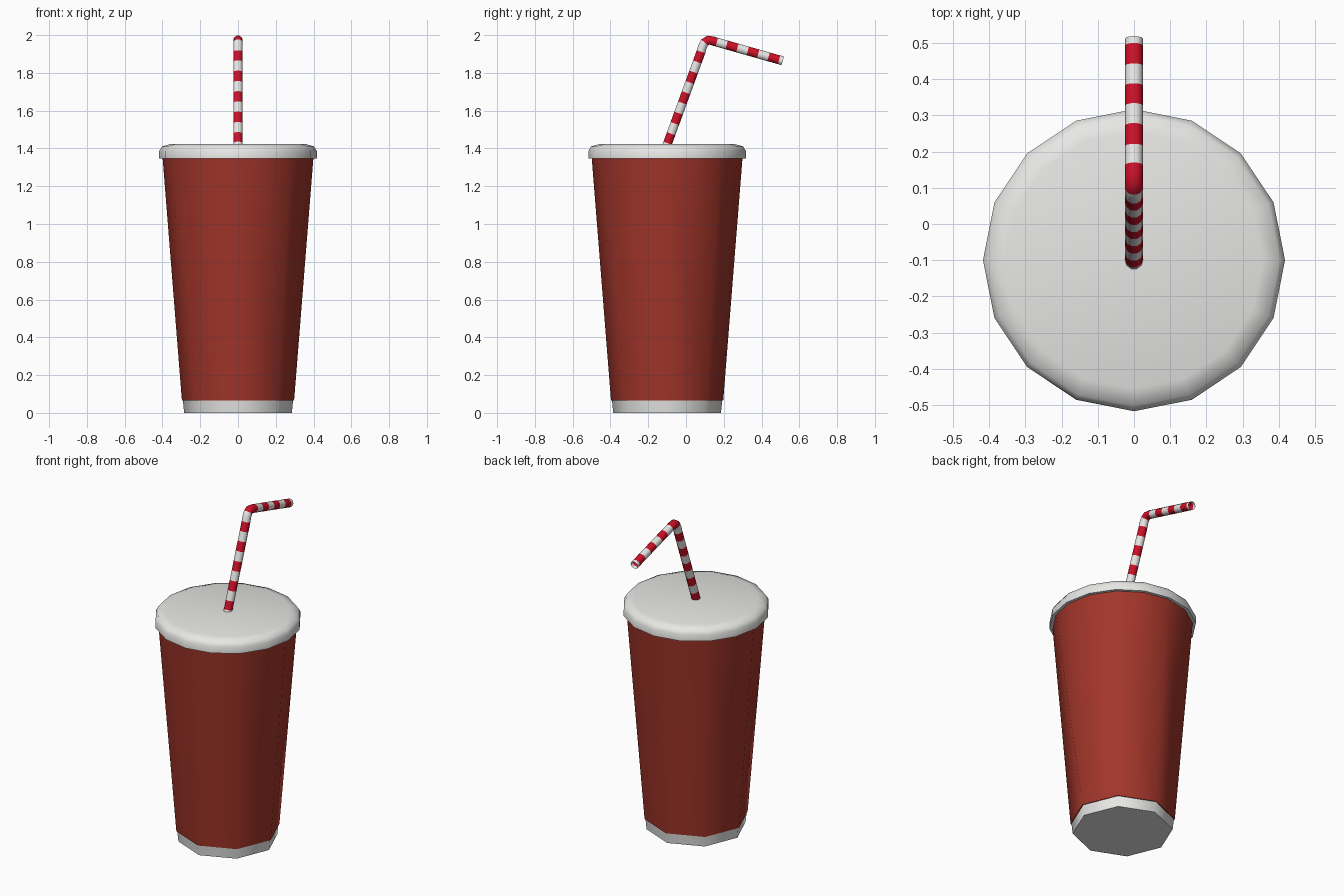
import bpy, bmesh, math
from mathutils import Vector

if "Cube" in bpy.data.objects:
    bpy.data.objects.remove(bpy.data.objects["Cube"])


def material(name, rgb):
    m = bpy.data.materials.new(name)
    m.diffuse_color = (*rgb, 1)
    m.use_nodes = True
    m.node_tree.nodes["Principled BSDF"].inputs["Base Color"].default_value = m.diffuse_color
    return m


WHITE = material("off white", (0.82, 0.82, 0.81))
CUP_RED = material("brick red", (0.36, 0.036, 0.023))
STRAW_RED = material("bright red", (0.62, 0.005, 0.02))
CUP_Y = -0.1


def finish(name, bm, mats):
    bm.normal_update()
    me = bpy.data.meshes.new(name)
    bm.to_mesh(me)
    bm.free()
    for m in mats:
        me.materials.append(m)
    for p in me.polygons:
        p.use_smooth = True
    me.set_sharp_from_angle(angle=math.radians(50))
    ob = bpy.data.objects.new(name, me)
    bpy.context.collection.objects.link(ob)


def ring(bm, n, r, z):
    # level ring around the cup axis, with corners on the x and y axes
    return [bm.verts.new((r * math.cos(math.tau * i / n),
                          CUP_Y + r * math.sin(math.tau * i / n), z)) for i in range(n)]


def bridge(bm, a, b, mat=0):
    n = len(a)
    for i in range(n):
        j = (i + 1) % n
        bm.faces.new((a[i], a[j], b[j], b[i])).material_index = mat


# Cup wall: eight corners at the bottom opening to sixteen under the lid
bm = bmesh.new()
low, high = ring(bm, 8, 0.297, 0.065), ring(bm, 16, 0.40, 1.36)
for i in range(8):
    b0, b1 = low[i], low[(i + 1) % 8]
    t0, t1, t2 = high[2 * i], high[2 * i + 1], high[(2 * i + 2) % 16]
    for tri in ((b0, b1, t0), (b1, t1, t0), (b1, t2, t1)):
        bm.faces.new(tri)
bm.faces.new(low[::-1])
finish("cup_wall", bm, [CUP_RED])

# Pale foot of the cup
bm = bmesh.new()
foot, top = ring(bm, 8, 0.285, 0), ring(bm, 8, 0.292, 0.066)
bridge(bm, foot, top)
bm.faces.new(foot[::-1])
finish("cup_base", bm, [WHITE])

# Lid with a rounded shoulder
bm = bmesh.new()
rings = [ring(bm, 16, r, z) for r, z in
         ((0.385, 1.346), (0.417, 1.346), (0.417, 1.387), (0.402, 1.411), (0.355, 1.424))]
for a, b in zip(rings, rings[1:]):
    bridge(bm, a, b)
bm.faces.new(rings[-1])
finish("lid", bm, [WHITE])

# Bent straw: stations (y, z, colour of the section that follows; 1 = red)
stations = []
for k, z in enumerate((1.405, 1.428, 1.478, 1.532, 1.587, 1.641, 1.695,
                       1.749, 1.804, 1.858, 1.912)):
    stations.append((CUP_Y + (z - 1.42) * 0.365, z, k % 2))
stations[-1] = (*stations[-1][:2], 0)
stations += [(0.087, 1.938, 0), (0.099, 1.961, 1), (0.117, 1.9735, 1), (0.138, 1.970, 1)]
for k, y in enumerate((0.163, 0.215, 0.272, 0.327, 0.382, 0.437, 0.493, 0.512)):
    stations.append((y, 1.865 + 0.283 * (0.508 - y), k % 2))

bm = bmesh.new()
pts = [Vector((0, y, z)) for y, z, c in stations]
rings = []
for i, p in enumerate(pts):
    before = (p - pts[max(i - 1, 0)]).normalized()
    after = (pts[min(i + 1, len(pts) - 1)] - p).normalized()
    d = (before + after).normalized()
    side = Vector((1, 0, 0))
    up = d.cross(side)
    rings.append([bm.verts.new(p + 0.025 * (side * math.cos(t) + up * math.sin(t)))
                  for t in (math.tau * k / 10 for k in range(10))])
for a, b, s in zip(rings, rings[1:], stations):
    bridge(bm, a, b, s[2])
finish("straw", bm, [WHITE, STRAW_RED])
